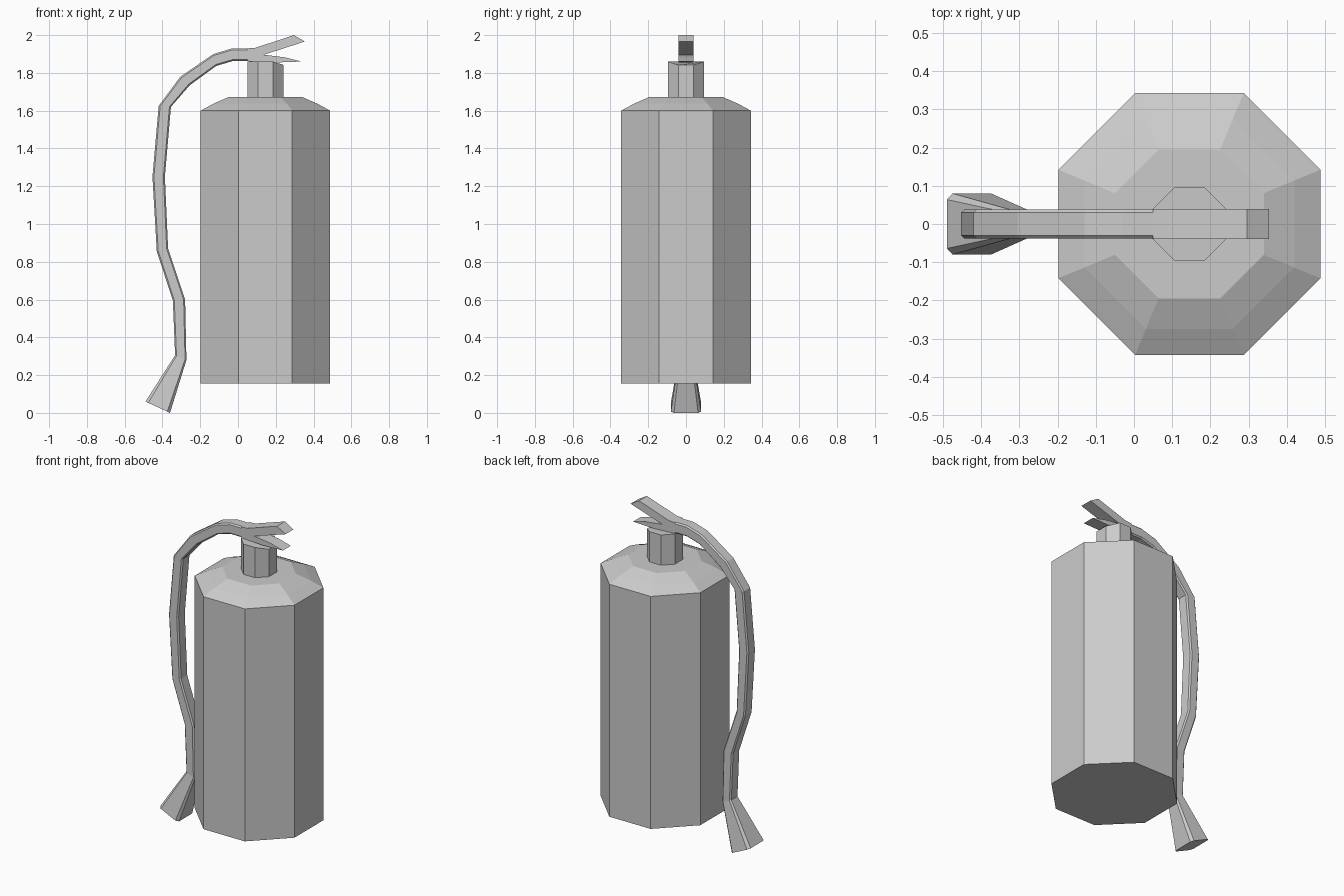
import bpy, bmesh, math
from mathutils import Vector

if "Cube" in bpy.data.objects:
    bpy.data.objects.remove(bpy.data.objects["Cube"])


def loft(name, rings):
    """Join equal-sized rings of points with flat faces and cap both ends."""
    bm = bmesh.new()
    loops = [[bm.verts.new(p) for p in ring] for ring in rings]
    for a, b in zip(loops, loops[1:]):
        for i in range(len(a)):
            j = (i + 1) % len(a)
            bm.faces.new((a[i], a[j], b[j], b[i]))
    bm.faces.new(loops[0])
    bm.faces.new(loops[-1])
    bmesh.ops.recalc_face_normals(bm, faces=bm.faces)
    mesh = bpy.data.meshes.new(name)
    bm.to_mesh(mesh)
    bm.free()
    obj = bpy.data.objects.new(name, mesh)
    bpy.context.collection.objects.link(obj)
    return obj


AXIS_X = 0.145


def octagon(apothem, z):
    r = apothem / math.cos(math.pi / 8)
    angles = [math.pi / 8 + i * math.pi / 4 for i in range(8)]
    return [Vector((AXIS_X + r * math.cos(a), r * math.sin(a), z)) for a in angles]


def section(outer, inner, half_y, chamfer):
    """Chamfered rectangle spanning two points of the side profile."""
    o, i = Vector((outer[0], 0, outer[1])), Vector((inner[0], 0, inner[1]))
    d = (i - o).normalized() * chamfer
    y, c = Vector((0, half_y, 0)), Vector((0, half_y - chamfer, 0))
    return [o - c, o + c, o + d + y, i - d + y, i + c, i - c, i - d - y, o + d - y]


# Tank with domed shoulder
loft("tank", [octagon(a, z) for a, z in
              [(0.343, 0.155), (0.343, 1.60), (0.275, 1.637), (0.195, 1.672)]])

# Valve neck, its top dipping on the lever side
neck_top = octagon(0.096, 1.86)
for p in neck_top:
    if p.x > AXIS_X + 0.06:
        p.z = 1.842
loft("valve_neck", [octagon(0.096, 1.66), neck_top])

# Hose, as pairs of outer and inner profile points
hose_pairs = [
    ((0.06, 1.93), (0.06, 1.862)), ((-0.03, 1.93), (-0.03, 1.862)),
    ((-0.13, 1.90), (-0.115, 1.837)), ((-0.305, 1.78), (-0.255, 1.735)),
    ((-0.42, 1.625), (-0.355, 1.62)), ((-0.453, 1.25), (-0.387, 1.25)),
    ((-0.43, 0.855), (-0.37, 0.87)), ((-0.345, 0.595), (-0.28, 0.60)),
    ((-0.333, 0.305), (-0.273, 0.28)),
]
loft("hose", [section(o, i, 0.038, 0.008) for o, i in hose_pairs])

# Flared nozzle
loft("nozzle", [section((-0.333, 0.305), (-0.273, 0.28), 0.038, 0.008),
                section((-0.49, 0.065), (-0.36, 0.005), 0.08, 0.016)])

# Forked squeeze handle
handle_profile = [(0.05, 1.862), (0.05, 1.93), (0.09, 1.932), (0.296, 2.0), (0.354, 1.966),
                  (0.137, 1.896), (0.25, 1.882), (0.336, 1.86), (0.20, 1.855)]
loft("handle", [[Vector((x, y, z)) for x, z in handle_profile] for y in (-0.039, 0.039)])

# Rest the nozzle lip on the ground
low = min(v.co.z for v in bpy.data.objects["nozzle"].data.vertices)
for v in bpy.data.objects["nozzle"].data.vertices:
    if v.co.z < 0.2:
        v.co.z -= low
